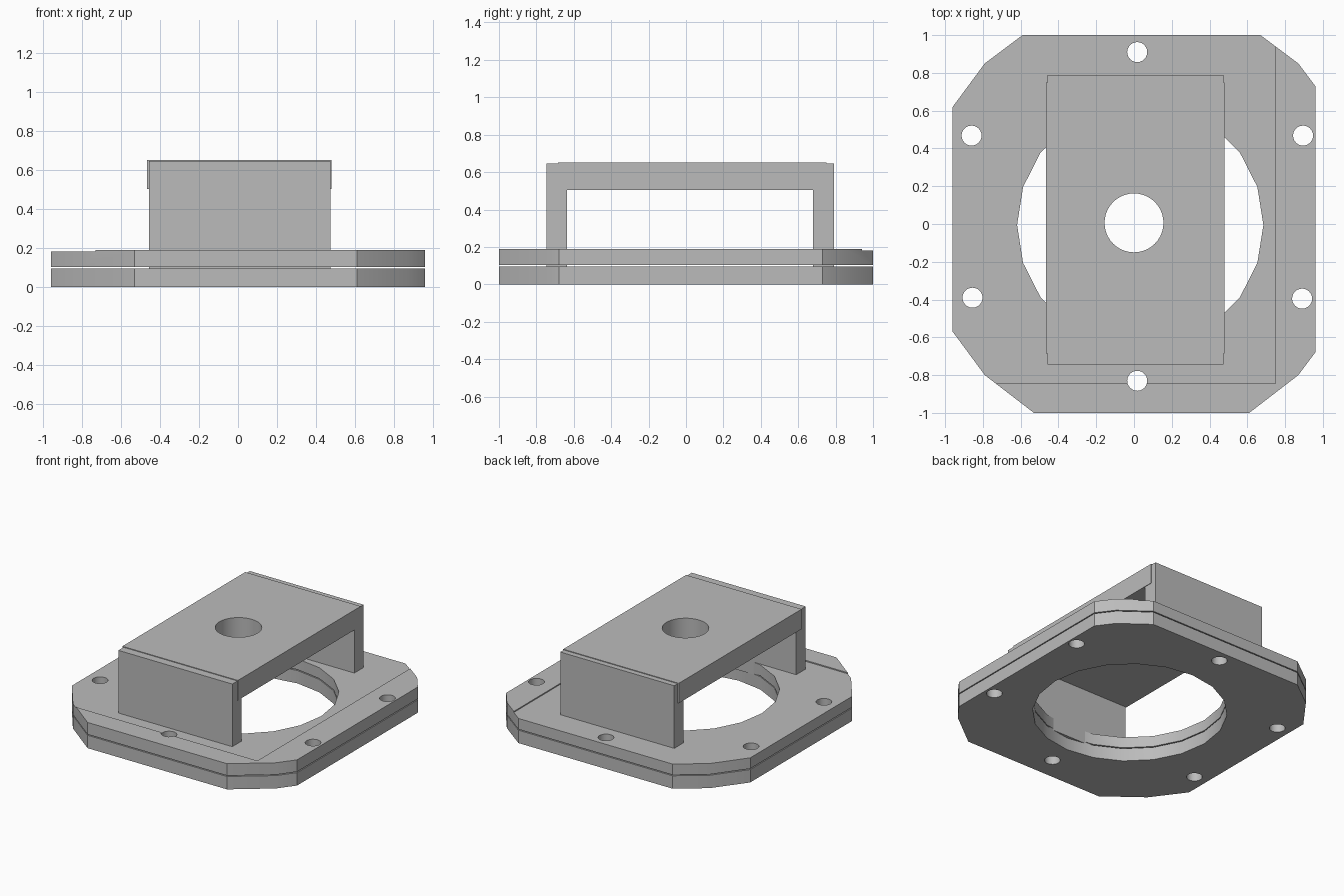
import bpy, bmesh, math
from mathutils import Vector

cube = bpy.data.objects.get("Cube")
if cube:
    bpy.data.objects.remove(cube, do_unlink=True)

# Single metal colour
metal = bpy.data.materials.new("grey metal")
metal.use_nodes = True
metal.diffuse_color = (0.5, 0.5, 0.5, 1)
metal.node_tree.nodes["Principled BSDF"].inputs["Base Color"].default_value = (0.5, 0.5, 0.5, 1)


def prism(name, outline, z0, z1):
    """Extrude a counter-clockwise outline from z0 to z1."""
    bm = bmesh.new()
    base = bm.faces.new([bm.verts.new((x, y, z0)) for x, y in outline])
    top = bmesh.ops.extrude_face_region(bm, geom=[base])["geom"]
    verts = [g for g in top if isinstance(g, bmesh.types.BMVert)]
    bmesh.ops.translate(bm, verts=verts, vec=Vector((0, 0, z1 - z0)))
    bmesh.ops.recalc_face_normals(bm, faces=bm.faces)
    mesh = bpy.data.meshes.new(name)
    bm.to_mesh(mesh)
    bm.free()
    mesh.materials.append(metal)
    obj = bpy.data.objects.new(name, mesh)
    bpy.context.collection.objects.link(obj)
    return obj


def rect(x0, x1, y0, y1):
    return [(x0, y0), (x1, y0), (x1, y1), (x0, y1)]


def circle(cx, cy, r, sides):
    return [(cx + r * math.cos(math.tau * i / sides),
             cy + r * math.sin(math.tau * i / sides)) for i in range(sides)]


def activate(obj):
    bpy.ops.object.select_all(action='DESELECT')
    obj.select_set(True)
    bpy.context.view_layer.objects.active = obj


def cut(obj, outline, z0=-1, z1=2):
    """Remove a prism from the object."""
    cutter = prism("cutter", outline, z0, z1)
    cutter.hide_render = True
    mod = obj.modifiers.new("cut", 'BOOLEAN')
    mod.operation, mod.solver, mod.object = 'DIFFERENCE', 'EXACT', cutter
    activate(obj)
    bpy.ops.object.modifier_apply(modifier=mod.name)
    bpy.data.objects.remove(cutter, do_unlink=True)


# Two flange plates with a central opening and bolt holes
flange = [(-0.53, -1), (0.61, -1), (0.87, -0.8), (0.96, -0.68), (0.96, 0.73), (0.87, 0.85),
          (0.67, 1), (-0.59, 1), (-0.79, 0.85), (-0.96, 0.62), (-0.96, -0.57), (-0.79, -0.8)]
bolts = [(0.017, 0.91), (0.895, 0.468), (0.89, -0.395),
         (0.017, -0.83), (-0.855, -0.39), (-0.86, 0.468)]
lower_plate = prism("lower_plate", flange, 0, 0.095)
upper_plate = prism("upper_plate", flange, 0.102, 0.19)

# Shallow recess that leaves a raised border along two sides
cut(upper_plate, rect(-2, 0.75, -0.845, 2), 0.182, 1)

for plate in (lower_plate, upper_plate):
    cut(plate, circle(0.033, -0.005, 0.652, 20))
    for x, y in bolts:
        cut(plate, circle(x, y, 0.053, 24))

# Bridge: two upright walls carrying a bored slab
front_wall = prism("front_wall", rect(-0.457, 0.475, -0.745, -0.635), 0.09, 0.645)
back_wall = prism("back_wall", rect(-0.457, 0.475, 0.68, 0.79), 0.09, 0.645)
bridge_slab = prism("bridge_slab", rect(-0.466, 0.479, -0.685, 0.75), 0.503, 0.65)
cut(bridge_slab, circle(0, 0.006, 0.156, 40))

for part in (lower_plate, upper_plate, bridge_slab):
    activate(part)
    bpy.ops.object.shade_smooth_by_angle(angle=math.radians(25))
